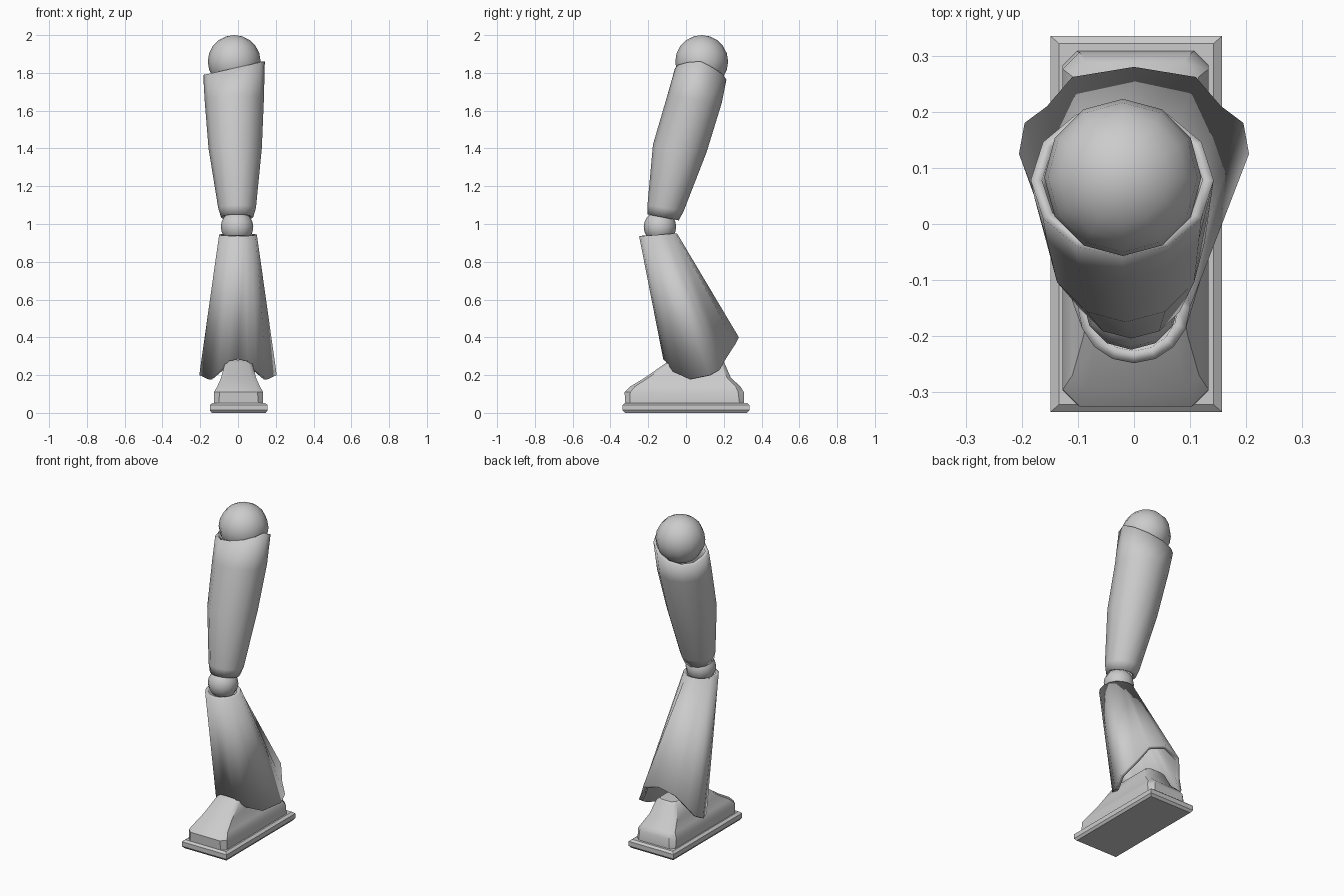
import bpy, bmesh
from math import sin, cos, pi

if "Cube" in bpy.data.objects:
    bpy.data.objects.remove(bpy.data.objects["Cube"])


def finish(name, bm, smooth=35):
    bmesh.ops.recalc_face_normals(bm, faces=bm.faces)
    me = bpy.data.meshes.new(name)
    bm.to_mesh(me)
    bm.free()
    ob = bpy.data.objects.new(name, me)
    bpy.context.collection.objects.link(ob)
    bpy.ops.object.select_all(action='DESELECT')
    ob.select_set(True)
    bpy.context.view_layer.objects.active = ob
    bpy.ops.object.shade_smooth_by_angle(angle=smooth * pi / 180)
    return ob


def loft(name, rings, caps=True, wall=0):
    bm = bmesh.new()
    rows = [[bm.verts.new(p) for p in r] for r in rings]
    n = len(rows[0])
    for a, b in zip(rows, rows[1:]):
        for i in range(n):
            j = (i + 1) % n
            bm.faces.new((a[i], a[j], b[j], b[i]))
    if caps:
        bm.faces.new(rows[0])
        bm.faces.new(rows[-1])
        ob = finish(name, bm)
    else:
        # open shell: make sure normals face outward so the wall grows inward
        bmesh.ops.recalc_face_normals(bm, faces=bm.faces)
        bm.faces.ensure_lookup_table()
        f = bm.faces[0]
        mid = sum((v.co for v in rows[0]), f.normal * 0) / n
        flip = f.normal.dot(f.calc_center_median() - mid) < 0
        ob = finish(name, bm)
        if flip:
            ob.data.flip_normals()
        m = ob.modifiers.new("wall", 'SOLIDIFY')
        m.thickness, m.offset = wall, -1
    return ob


def ball(name, c, r, seg=12, rows=10):
    bm = bmesh.new()
    bmesh.ops.create_uvsphere(bm, u_segments=seg, v_segments=rows, radius=r)
    bmesh.ops.translate(bm, verts=bm.verts, vec=c)
    return finish(name, bm, 50)


def oval(cx, cy, rx, ry, z, n=12):
    # z is a function of the angle, so rims can tilt
    return [(cx + rx * sin(t), cy - ry * cos(t), z(t))
            for t in (2 * pi * i / n for i in range(n))]


def box_ring(z, y0, y1, w, c, cx=0.0):
    # rectangle with chamfered corners
    return [(cx + x, y, z) for x, y in (
        (-w + c, y0), (w - c, y0), (w, y0 + c), (w, y1 - c),
        (w - c, y1), (-w + c, y1), (-w, y1 - c), (-w, y0 + c))]


# Sole plate with a bevelled lower and upper edge
def rect(z, w, d):
    return [(0.004 + sx * w, sy * d, z) for sx, sy in ((-1, -1), (1, -1), (1, 1), (-1, 1))]


loft("sole_plate", [rect(0, .143, .323), rect(.014, .153, .335),
                    rect(.042, .153, .335), rect(.053, .138, .322)])

# Shoe body
loft("foot", [box_ring(z, a, b, w, c, .003) for z, a, b, w, c in (
    (.05, -.322, .308, .13, .025), (.11, -.325, .306, .13, .03),
    (.14, -.295, .288, .113, .025), (.185, -.22, .238, .093, .02),
    (.265, -.105, .203, .072, .02), (.28, -.08, .19, .055, .02))])

# Flared shin with an arched hem, mirrored from one side
half = [(.05, -.11, .275), (.10, -.07, .22), (.155, .02, .177), (.205, .125, .2),
        (.195, .18, .23), (.155, .21, .285), (.11, .262, .365)]
hem = [(0, -.12, .282)] + half + [(0, .28, .40)] + [(-x, y, z) for x, y, z in reversed(half)]
loft("shin", [hem, oval(0, -.148, .1, .1, lambda t: .943 - .008 * cos(t), 16)],
     caps=False, wall=.022)

# Thigh tube with tilted rims
loft("thigh", [
    oval(-.005, -.121, .085, .083, lambda t: 1.035 + .016 * cos(t)),
    oval(-.005, -.108, .1, .096, lambda t: 1.085 + .016 * cos(t)),
    oval(-.015, -.033, .141, .142, lambda t: 1.40 + .02 * cos(t)),
    oval(-.02, .045, .157, .144, lambda t: 1.66 + .02 * cos(t)),
    oval(-.021, .078, .163, .136,
         lambda t: 1.825 + .036 * sin(t) - .06 * max(0, -cos(t))),
], caps=False, wall=.02)

# Joint balls
ball("knee_ball", (-.005, -.138, .985), .086)
ball("hip_ball", (-.02, .083, 1.86), .14)
